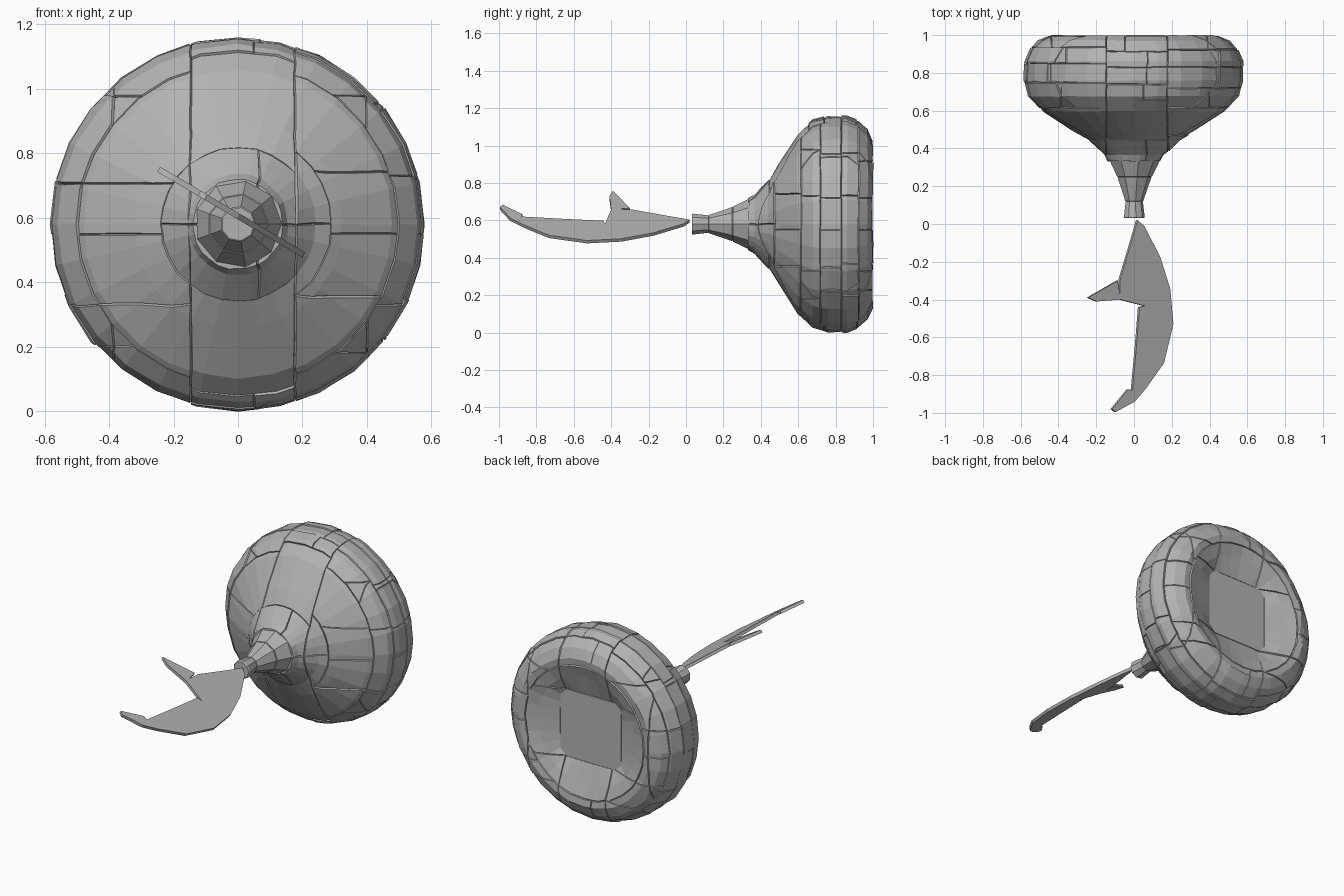
import bpy, bmesh, math, random
from mathutils import Vector

random.seed(4)
cube = bpy.data.objects.get("Cube")
if cube:
    bpy.data.objects.remove(cube, do_unlink=True)

stone = bpy.data.materials.new("stone_grey")
stone.use_nodes = True
GREY = (0.45, 0.45, 0.45, 1)
stone.diffuse_color = GREY
stone.node_tree.nodes["Principled BSDF"].inputs["Base Color"].default_value = GREY

CENTRE = Vector((0, 0, 0.58))


def finish(name, bm):
    mesh = bpy.data.meshes.new(name)
    bm.normal_update()
    bm.to_mesh(mesh)
    bm.free()
    mesh.materials.append(stone)
    obj = bpy.data.objects.new(name, mesh)
    bpy.context.collection.objects.link(obj)
    return obj


def lathe(profile, sides):
    """Turn (y, radius) points about the lengthwise axis and cap both ends."""
    bm = bmesh.new()
    rings = []
    for y, r in profile:
        angles = [math.tau * i / sides for i in range(sides)]
        rings.append([bm.verts.new(CENTRE + Vector((r * math.cos(a), y, r * math.sin(a))))
                      for a in angles])
    for a, b in zip(rings, rings[1:]):
        for i in range(sides):
            j = (i + 1) % sides
            bm.faces.new((a[i], a[j], b[j], b[i]))
    bm.faces.new(rings[0])
    bm.faces.new(rings[-1])
    bmesh.ops.recalc_face_normals(bm, faces=bm.faces[:])
    return bm


def cut(bm, faces, axis, value):
    co, no = Vector(), Vector()
    co[axis], no[axis] = value, 1
    edges = {e for f in faces for e in f.edges}
    verts = {v for f in faces for v in f.verts}
    bmesh.ops.bisect_plane(bm, geom=list(faces) + list(edges) + list(verts),
                           dist=0.006, plane_co=co, plane_no=no)
    bm.normal_update()


def slot(value, cuts):
    return sum(value > c for c in cuts)


def raise_blocks(bm, key, low, high):
    """Raise each group of faces a little so that narrow joints stay between."""
    groups = {}
    for f in bm.faces:
        groups.setdefault(key(f), []).append(f)
    for faces in groups.values():
        bmesh.ops.inset_region(bm, faces=faces, thickness=0.003,
                               depth=random.uniform(low, high), use_even_offset=False)


# Hollow bell built of staggered blocks
FLOOR_Y = 0.92
bell = lathe([(0.34, 0.135), (0.37, 0.15), (0.45, 0.235), (0.5, 0.32), (0.6, 0.475),
              (0.68, 0.55), (0.76, 0.572), (0.86, 0.57), (0.92, 0.545), (0.965, 0.505),
              (0.99, 0.45), (0.985, 0.41), (0.96, 0.34), (FLOOR_Y, 0.27)], 28)
COLUMNS = [-0.145, 0.175]
HOLLOW_ROWS = [0.37, 0.79]
COURSES = [[0.45, 0.62, 0.75, 0.85, 0.93],
           [0.45, 0.66, 0.74, 0.83, 0.91],
           [0.48, 0.62, 0.72, 0.83, 0.92]]

# Square off the floor of the hollow
for v in bell.verts:
    r = math.hypot(v.co.x, v.co.z - CENTRE.z)
    if abs(v.co.y - FLOOR_Y) < 0.001 and r < 0.3:
        v.co.x = min(max(v.co.x, -0.21), 0.21)
        v.co.z = min(max(v.co.z, HOLLOW_ROWS[0]), HOLLOW_ROWS[1])
bell.normal_update()


def part_of(f):
    """Name the column and course of a face, or the hollow."""
    c = f.calc_center_median()
    r = math.hypot(c.x, c.z - CENTRE.z)
    column = slot(c.x, COLUMNS)
    if c.y > FLOOR_Y - 0.01 and r < 0.42:
        return column, "floor" if r < 0.15 else "hollow"
    return column, slot(c.y, COURSES[column])


for x in COLUMNS:
    cut(bell, [f for f in bell.faces if part_of(f)[1] != "floor"], 0, x)
for column, courses in enumerate(COURSES):
    for y in courses:
        faces = [f for f in bell.faces
                 if part_of(f)[0] == column and part_of(f)[1] not in ("floor", "hollow")]
        cut(bell, faces, 1, y)


# Each course gets its own upright and level joints
joints = {}
for part in sorted({part_of(f) for f in bell.faces}, key=str):
    column, course = part
    xs, zs = [], []
    if course == "hollow":
        zs = HOLLOW_ROWS
    elif course == 0:
        xs = [0.06] if column == 1 else []
        zs = [CENTRE.z]
    elif course != "floor" and column == 1:
        xs = [random.uniform(-0.06, 0.09)] if course > 1 else []
        zs = [CENTRE.z]
    elif course != "floor":
        side = -1 if column == 0 else 1
        xs = [side * random.uniform(0.33, 0.46)] if course > 1 else []
        zs = [0.36 + random.uniform(-0.04, 0.02), 0.72 + random.uniform(-0.02, 0.04)]
        if course > 1:
            zs += [0.21 + random.uniform(-0.03, 0.03), 0.95 + random.uniform(-0.04, 0.03)]
        if course % 2:
            zs.append(0.55)
    joints[part] = xs, zs
    for axis, values in ((0, xs), (2, zs)):
        for value in values:
            cut(bell, [f for f in bell.faces if part_of(f) == part], axis, value)


def block_key(f):
    part = part_of(f)
    if part[1] == "floor":
        return "floor"
    c = f.calc_center_median()
    xs, zs = joints[part]
    return part, slot(c.x, xs), slot(c.z, zs)


# Rough hewn facets
keys = {f: block_key(f) for f in bell.faces}
for v in bell.verts:
    if not any(keys[f] == "floor" for f in v.link_faces):
        v.co += Vector([random.uniform(-0.002, 0.002) for _ in range(3)])
bell.normal_update()
raise_blocks(bell, keys.get, 0.004, 0.012)
finish("block_bell", bell)

# Faceted neck in stepped rings
neck = lathe([(0.033, 0.055), (0.12, 0.045), (0.25, 0.09), (0.37, 0.15)], 9)
raise_blocks(neck, lambda f: slot(f.calc_center_median().y, [0.035, 0.12, 0.25]), 0.002, 0.005)
finish("neck", neck)

# Thin slanted blade with a side barb and hooked tip
outline = [(0.015, 0.02), (0.05, -0.01), (0.135, -0.175), (0.188, -0.345), (0.204, -0.53),
           (0.155, -0.735), (0.06, -0.87), (0, -0.94), (-0.1, -0.995), (-0.12, -0.98),
           (-0.035, -0.875), (-0.013, -0.88), (0.01, -0.63), (0.025, -0.44), (0.055, -0.434),
           (-0.077, -0.4), (-0.2, -0.41), (-0.246, -0.39), (-0.09, -0.3), (-0.08, -0.37),
           (-0.077, -0.29), (-0.02, -0.1)]
blade = bmesh.new()
blade.faces.new([blade.verts.new((x, y, 0.605 - 0.59 * x)) for x, y in outline])
bmesh.ops.triangulate(blade, faces=blade.faces[:])
bmesh.ops.recalc_face_normals(blade, faces=blade.faces[:])
blade_obj = finish("blade", blade)
thick = blade_obj.modifiers.new("Thickness", "SOLIDIFY")
thick.thickness = 0.018
thick.offset = 0
